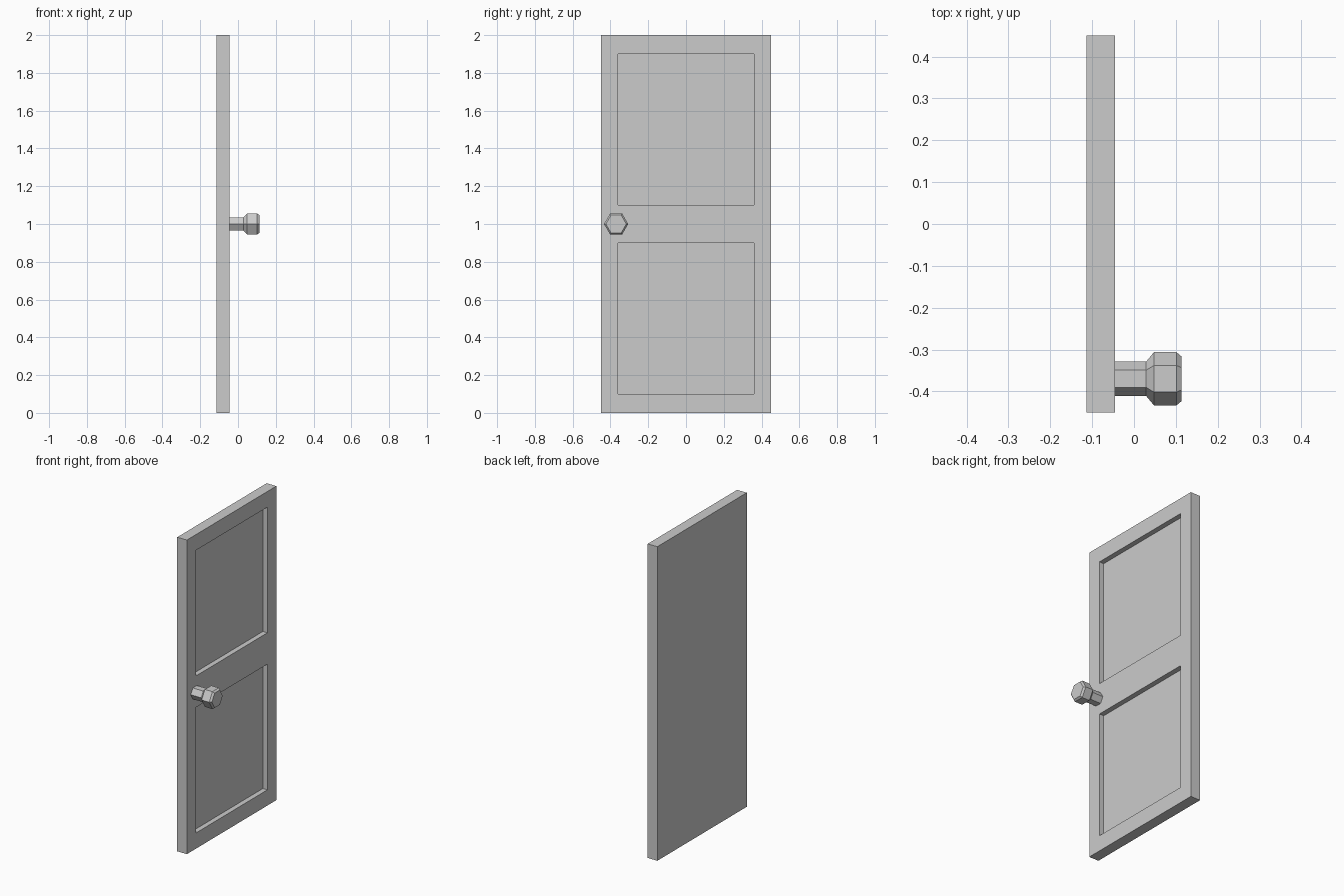
import bpy, bmesh
from math import cos, sin, pi
from mathutils import Matrix, Vector

if "Cube" in bpy.data.objects:
    bpy.data.objects.remove(bpy.data.objects["Cube"])


def add_object(name, bm):
    bmesh.ops.recalc_face_normals(bm, faces=bm.faces)
    mesh = bpy.data.meshes.new(name)
    bm.to_mesh(mesh)
    bm.free()
    obj = bpy.data.objects.new(name, mesh)
    bpy.context.collection.objects.link(obj)
    return obj


# Door slab with two sunken panels on the knob side
BACK, FACE = -0.113, -0.045
bm = bmesh.new()
size = Matrix.Diagonal((FACE - BACK, 0.9, 2.0, 1))
bmesh.ops.create_cube(bm, size=1, matrix=Matrix.Translation(((BACK + FACE) / 2, 0, 1)) @ size)
cuts = [((0, y, 0), (0, 1, 0)) for y in (-0.36, 0.36)]
cuts += [((0, 0, z), (0, 0, 1)) for z in (0.1, 0.9, 1.1, 1.9)]
for point, normal in cuts:
    bmesh.ops.bisect_plane(bm, geom=bm.verts[:] + bm.edges[:] + bm.faces[:],
                           plane_co=Vector(point), plane_no=Vector(normal))
bm.normal_update()
panels = []
for f in bm.faces:
    c = f.calc_center_median()
    if f.normal.x > 0.9 and abs(c.y) < 0.1 and 0.3 < abs(c.z - 1) < 0.7:
        panels.append(f)
bmesh.ops.inset_individual(bm, faces=panels, thickness=0, depth=-0.032)
add_object("door_panel", bm)

# Six-sided knob: (x, radius) profile from the door face outward
profile = [(FACE, 0.041), (0.029, 0.041), (0.048, 0.064), (0.101, 0.064), (0.113, 0.054)]
SIDES = 6
bm = bmesh.new()
rings = [[bm.verts.new((x, -0.37 + r * cos(2 * pi * i / SIDES), 1 + r * sin(2 * pi * i / SIDES)))
          for i in range(SIDES)] for x, r in profile]
for a, b in zip(rings, rings[1:]):
    for i in range(SIDES):
        j = (i + 1) % SIDES
        bm.faces.new((a[i], a[j], b[j], b[i]))
bm.faces.new(rings[0])
bm.faces.new(rings[-1])
add_object("door_knob", bm)
